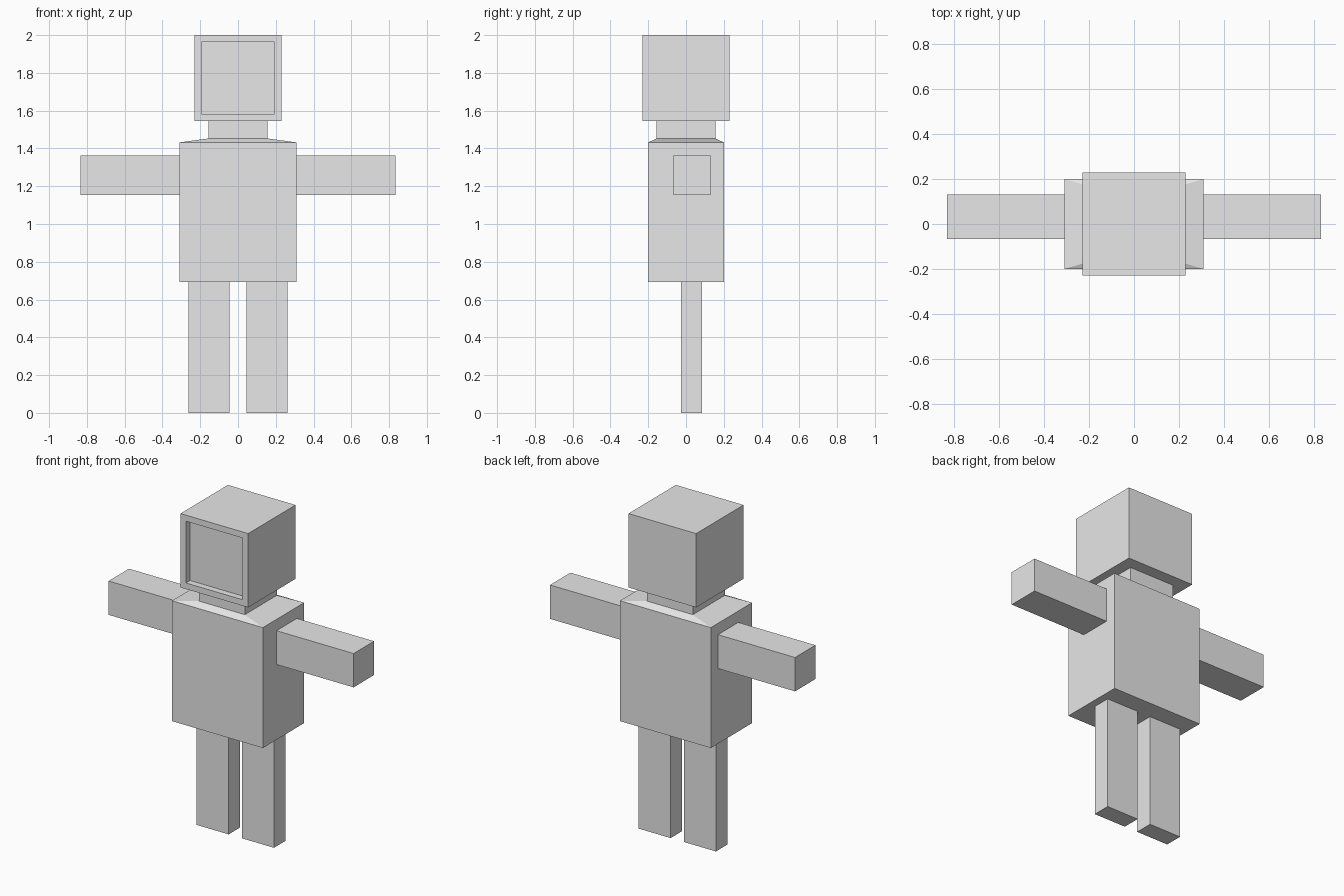
import bpy
import bmesh
from mathutils import Vector

old = bpy.data.objects.get("Cube")
if old:
    bpy.data.objects.remove(old, do_unlink=True)

# Single plain grey
grey = bpy.data.materials.new("plain_grey")
grey.use_nodes = True
grey.diffuse_color = (0.8, 0.8, 0.8, 1)
grey.node_tree.nodes["Principled BSDF"].inputs["Base Color"].default_value = grey.diffuse_color


def box(name, low, high, open_sides=(), shape=None):
    """Box between two corners; open_sides are directions of faces hidden by a joint."""
    low, high = Vector(low), Vector(high)
    bm = bmesh.new()
    bmesh.ops.create_cube(bm, size=1)
    for v in bm.verts:
        v.co = (low + high) / 2 + v.co * (high - low)
    bm.normal_update()
    if shape:
        shape(bm)
    bm.normal_update()
    hidden = [f for f in bm.faces
              if any(f.normal.dot(Vector(d)) > 0.99 for d in open_sides)]
    bmesh.ops.delete(bm, geom=hidden, context="FACES")
    mesh = bpy.data.meshes.new(name)
    bm.to_mesh(mesh)
    bm.free()
    mesh.materials.append(grey)
    obj = bpy.data.objects.new(name, mesh)
    bpy.context.collection.objects.link(obj)
    return obj


def find_face(bm, direction):
    return max(bm.faces, key=lambda f: f.normal.dot(Vector(direction)))


def sunken_face(bm):
    # Square frame with a shallow recess on the front
    front = find_face(bm, (0, -1, 0))
    bmesh.ops.inset_region(bm, faces=[front], thickness=0.053)
    ring = bmesh.ops.extrude_discrete_faces(bm, faces=[front])
    for v in ring["faces"][0].verts:
        v.co.y += 0.04


def sloped_shoulders(bm):
    # Low pyramid rising from the torso edge to the foot of the neck
    top = find_face(bm, (0, 0, 1))
    cap = bmesh.ops.extrude_discrete_faces(bm, faces=[top])["faces"][0]
    for v in cap.verts:
        v.co.x = 0.155 if v.co.x > 0 else -0.155
        v.co.y = 0.155 if v.co.y > 0 else -0.155
        v.co.z = 1.453


UP, DOWN = (0, 0, 1), (0, 0, -1)

# Central parts
box("head", (-0.23, -0.23, 1.546), (0.23, 0.23, 2), shape=sunken_face)
box("neck", (-0.155, -0.155, 1.453), (0.155, 0.155, 1.546), (UP, DOWN))
box("torso", (-0.309, -0.2, 0.692), (0.309, 0.2, 1.432), shape=sloped_shoulders)

# Limbs on both sides
for side, s in (("left", 1), ("right", -1)):
    arm_x = sorted((s * 0.309, s * 0.833))
    box(side + "_arm", (arm_x[0], -0.067, 1.154), (arm_x[1], 0.131, 1.362), ((-s, 0, 0),))
    leg_x = sorted((s * 0.045, s * 0.263))
    box(side + "_leg", (leg_x[0], -0.026, 0), (leg_x[1], 0.085, 0.692), (UP,))
